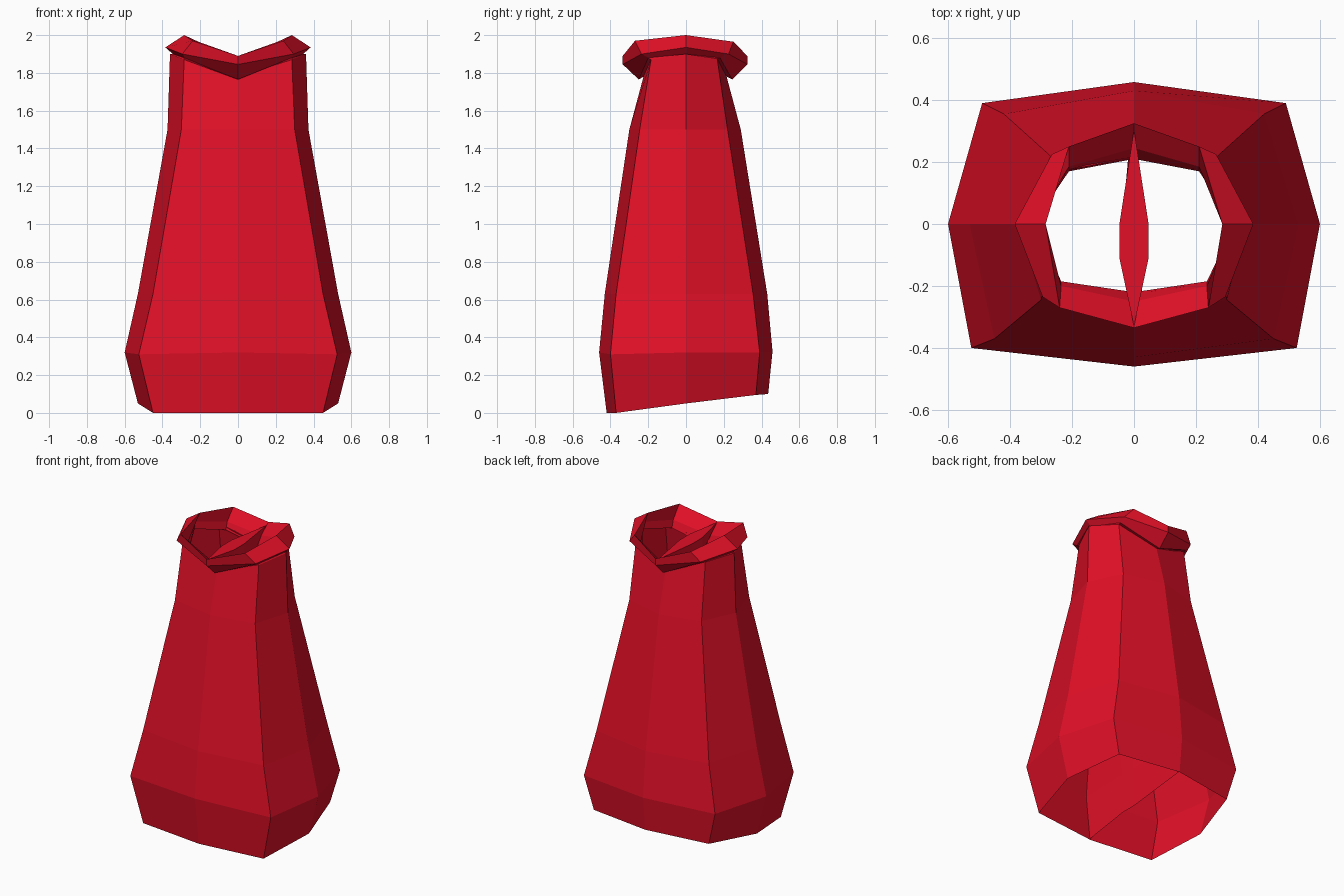
import bpy, bmesh

red = bpy.data.materials.new("deep red")
red.diffuse_color = (0.75, 0.005, 0.02, 1)


def ring(front, front_corner, side, back_corner, back):
    """Eight-sided mirrored ring. front/back/side are (offset, z)."""
    right = [front_corner, (side[0], 0, side[1]), back_corner]
    left = [(-x, y, z) for x, y, z in reversed(right)]
    return [(0, front[0], front[1])] + right + [(0, back[0], back[1])] + left


def loft(name, rings, cap=False):
    """Skin neighbouring rings with flat quads."""
    bm = bmesh.new()
    loops = [[bm.verts.new(p) for p in r] for r in rings]
    for a, b in zip(loops, loops[1:]):
        n = len(a)
        for i in range(n):
            j = (i + 1) % n
            bm.faces.new((a[i], a[j], b[j], b[i]))
    if cap:
        bm.faces.new(loops[-1])
    mesh = bpy.data.meshes.new(name)
    bm.to_mesh(mesh)
    bm.free()
    mesh.materials.append(red)
    ob = bpy.data.objects.new(name, mesh)
    bpy.context.collection.objects.link(ob)
    return ob


# Tapered body, open at the bottom, ending in a saddle-shaped neck
neck = ring((-.225, 1.78), (.285, -.185, 1.87), (.36, 1.90), (.26, .165, 1.875), (.215, 1.78))
body_rings = [
    ring((-.42, 0), (.45, -.37, 0), (.53, .05), (.43, .37, .095), (.435, .10)),
    ring((-.46, .32), (.525, -.40, .31), (.60, .32), (.49, .39, .32), (.458, .325)),
    ring((-.43, .63), (.45, -.37, .63), (.53, .63), (.42, .355, .63), (.43, .63)),
    ring((-.30, 1.5), (.30, -.245, 1.5), (.373, 1.5), (.27, .22, 1.5), (.29, 1.5)),
    neck,
]
loft("body", body_rings)

# Rolled collar, dipping at the front and back
loft("collar", [
    neck,
    ring((-.25, 1.765), (.285, -.20, 1.88), (.345, 1.90), (.26, .18, 1.88), (.245, 1.765)),
    ring((-.335, 1.845), (.295, -.235, 1.90), (.385, 1.935), (.265, .225, 1.90), (.325, 1.845)),
    ring((-.335, 1.89), (.24, -.27, 1.97), (.285, 2.0), (.21, .25, 1.965), (.325, 1.89)),
    ring((-.25, 1.83), (.235, -.20, 1.89), (.32, 1.93), (.21, .185, 1.89), (.245, 1.83)),
    ring((-.22, 1.77), (.235, -.185, 1.84), (.325, 1.88), (.21, .17, 1.84), (.21, 1.77)),
])


# Central divider: a lens at the top that thins to a sheet at the bottom
def lens(y0, z0, y1, z1, w):
    zm = (z0 + z1) / 2
    return [(0, y0, z0), (w, -.11, zm), (w, 0, zm), (0, y1, z1), (-w, 0, zm), (-w, -.11, zm)]


loft("divider", [
    lens(-.42, .005, .435, .105, .001),
    lens(-.455, .32, .45, .32, .008),
    lens(-.425, .63, .425, .63, .016),
    lens(-.295, 1.5, .285, 1.5, .038),
    lens(-.22, 1.78, .21, 1.78, .046),
    lens(-.33, 1.885, .305, 1.875, .047),
], cap=True)
